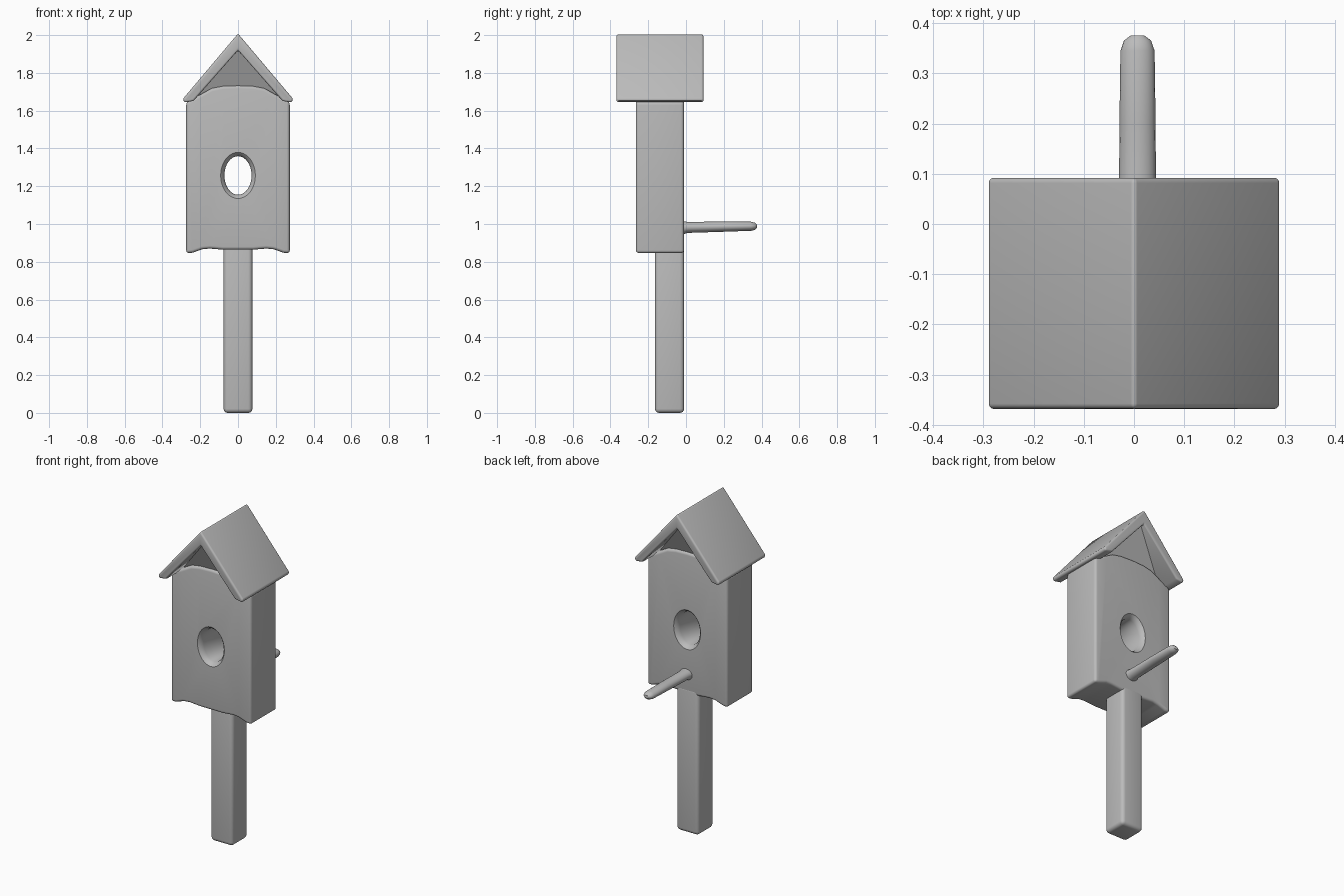
import bpy, bmesh, math
from mathutils import Vector

if "Cube" in bpy.data.objects:
    bpy.data.objects.remove(bpy.data.objects["Cube"], do_unlink=True)

grey = bpy.data.materials.new("plain grey")
grey.use_nodes = True
grey.diffuse_color = (0.5, 0.5, 0.5, 1)
grey.node_tree.nodes["Principled BSDF"].inputs["Base Color"].default_value = (0.5, 0.5, 0.5, 1)

MID_Y = -0.138  # shared depth centre of house and roof


def link(name, bm):
    bmesh.ops.recalc_face_normals(bm, faces=bm.faces)
    mesh = bpy.data.meshes.new(name)
    bm.to_mesh(mesh)
    bm.free()
    mesh.materials.append(grey)
    obj = bpy.data.objects.new(name, mesh)
    bpy.context.collection.objects.link(obj)
    return obj


def loft(name, rings):
    """Skin a list of equal-length point rings and cap both ends."""
    bm = bmesh.new()
    rows = [[bm.verts.new(p) for p in ring] for ring in rings]
    n = len(rows[0])
    for a, b in zip(rows, rows[1:]):
        for i in range(n):
            j = (i + 1) % n
            bm.faces.new((a[i], a[j], b[j], b[i]))
    bm.faces.new(rows[0])
    bm.faces.new(rows[-1])
    return link(name, bm)


def mirrored(half):
    """Close a right-hand x,z outline with its mirror image."""
    return half + [(-x, z) for x, z in reversed(half) if x > 0]


def extrude(name, outline, half_depth):
    return loft(name, [[(x, MID_Y + s * half_depth, z) for x, z in outline]
                       for s in (-1, 1)])


def oval_loft(name, stations, sides):
    """Ovals along y; each station is (y, x, z, radius x, radius z)."""
    turns = [math.tau * i / sides for i in range(sides)]
    return loft(name, [[(x + rx * math.cos(t), y, z + rz * math.sin(t)) for t in turns]
                       for y, x, z, rx, rz in stations])


def finish(obj, bevel=0, cutter=None):
    bpy.ops.object.select_all(action='DESELECT')
    bpy.context.view_layer.objects.active = obj
    obj.select_set(True)
    if bevel:
        mod = obj.modifiers.new("round edges", 'BEVEL')
        mod.width, mod.segments = bevel, 4
        mod.limit_method, mod.angle_limit = 'ANGLE', math.radians(40)
        bpy.ops.object.modifier_apply(modifier=mod.name)
    if cutter:
        mod = obj.modifiers.new("cut", 'BOOLEAN')
        mod.operation, mod.object, mod.solver = 'DIFFERENCE', cutter, 'EXACT'
        bpy.ops.object.modifier_apply(modifier=mod.name)
        bpy.data.objects.remove(cutter, do_unlink=True)
    bpy.ops.object.shade_smooth_by_angle(angle=math.radians(40))


# House body with an arched top, a wavy underside and a flared oval hole
body = extrude("house_body", mirrored([
    (0, 1.733), (0.08, 1.73), (0.14, 1.718), (0.2, 1.685), (0.274, 1.645),
    (0.274, 0.845), (0.24, 0.848), (0.19, 0.866), (0.15, 0.87), (0.08, 0.864), (0, 0.864)]), 0.127)
flare = [(-0.15, 0.028), (-0.127, 0.02), (-0.115, 0.008), (-0.095, 0)]
flare += [(-y, f) for y, f in reversed(flare)]
hole = oval_loft("hole_cutter", [(MID_Y + y, 0, 1.257, 0.072 + f, 0.102 + f) for y, f in flare], 40)
hole.hide_render = True
finish(body, 0.016, hole)

# Roof shell
roof = extrude("roof", mirrored([
    (0, 2.008), (0.292, 1.662), (0.283, 1.643), (0.235, 1.652), (0, 1.92)]), 0.23)
finish(roof, 0.012)

# Gable filling, leaning outwards towards the ridge
tri = [(-0.24, 1.655, 0.08), (0.24, 1.655, 0.08), (0, 1.935, 0.205)]
finish(loft("gable", [[(x, MID_Y + s * d, z) for x, z, d in tri] for s in (-1, 1)]))

# Square post with rounded edges
bm = bmesh.new()
bmesh.ops.create_cube(bm, size=1)
bmesh.ops.scale(bm, vec=(0.152, 0.154, 0.9), verts=bm.verts)
bmesh.ops.translate(bm, vec=(0, -0.087, 0.45), verts=bm.verts)
finish(link("post", bm), 0.022)

# Perch on the back, with a rounded tip and a fillet at the wall
finish(oval_loft("perch", [
    (-0.06, 0.007, 0.98, 0.045, 0.036), (-0.012, 0.007, 0.98, 0.042, 0.034),
    (0.01, 0.007, 0.982, 0.037, 0.029), (0.2, 0.007, 0.986, 0.036, 0.027),
    (0.345, 0.007, 0.988, 0.034, 0.024), (0.365, 0.007, 0.988, 0.027, 0.019),
    (0.375, 0.007, 0.988, 0.014, 0.009)], 20))
